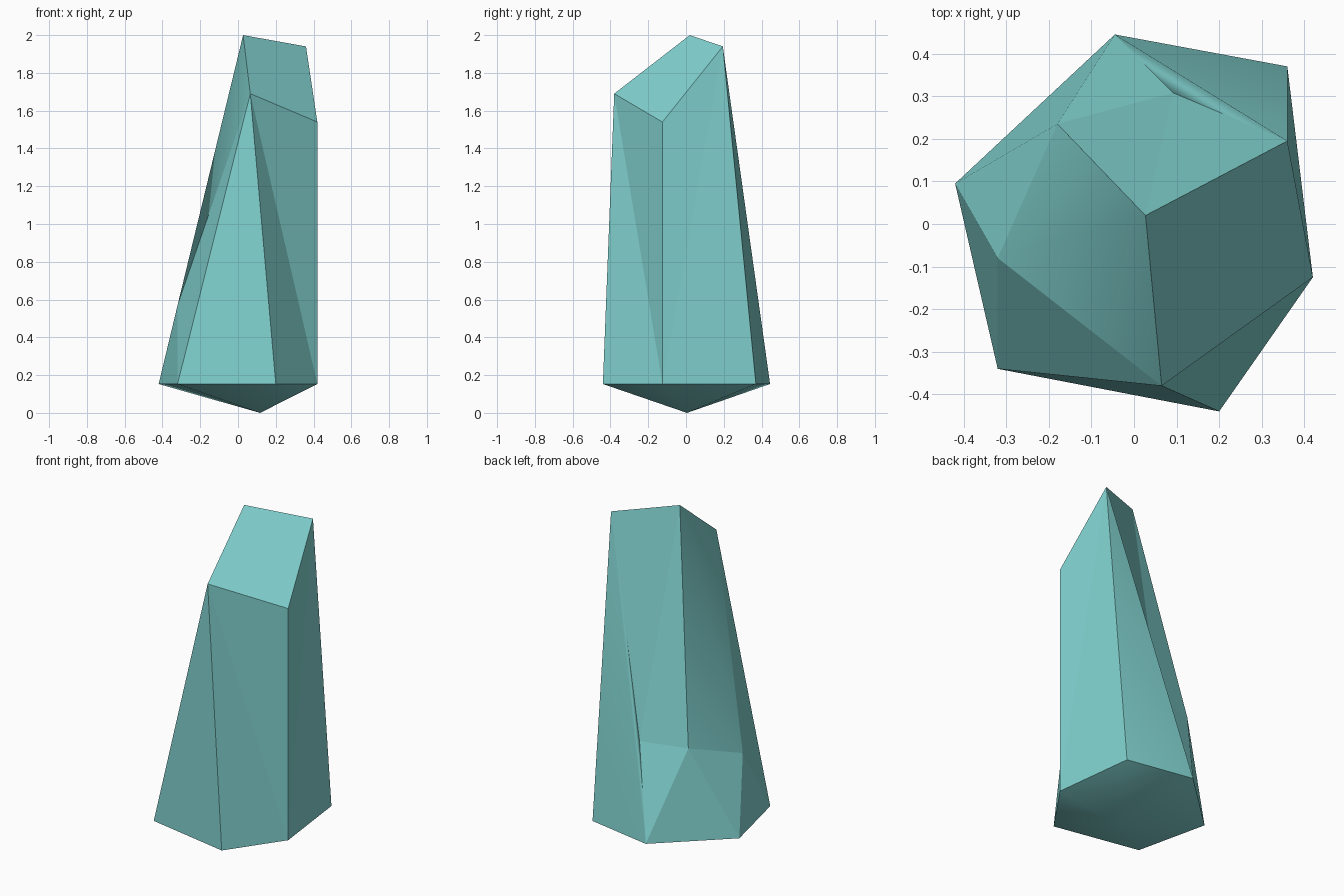
import bpy
import bmesh

cube = bpy.data.objects.get("Cube")
if cube:
    bpy.data.objects.remove(cube, do_unlink=True)

# Single flat mineral colour
teal = bpy.data.materials.new("pale_teal")
teal.use_nodes = True
colour = (0.22, 0.65, 0.63, 1)
teal.diffuse_color = colour
teal.node_tree.nodes["Principled BSDF"].inputs["Base Color"].default_value = colour

bm = bmesh.new()
points = {}


def add_points(names, coords):
    for name, co in zip(names.split(), coords):
        points[name] = bm.verts.new(co)


def add_faces(specs, smooth=False):
    made = []
    for spec in specs:
        face = bm.faces.new([points[name] for name in spec.split()])
        face.smooth = smooth
        made.append(face)
    return made


# Six-sided girdle, flat at one height
girdle = "left left_front front right right_back back"
outline = [(-.42, .095), (-.32, -.34), (.2, -.44),
           (.42, -.125), (.36, .37), (-.045, .445)]
add_points(girdle, [(x, y, .153) for x, y in outline])

# Slanted tip corners, chipped flank corners and lower point
add_points("peak tip_back tip_front tip_right",
           [(.027, .02, 2), (.36, .195, 1.94), (.065, -.38, 1.69), (.42, -.125, 1.54)])
add_points("chip_side chip_mid chip_back",
           [(-.32, -.08, .57), (-.18, .235, .68), (.092, .308, .68)])
add_points("root", [(.117, .005, 0)])

# Slanted tip and flat front and right sides
add_faces([
    "peak tip_back tip_right tip_front",
    "left_front front tip_front",
    "front right tip_front",
    "tip_front right tip_right",
    "right right_back tip_back",
    "right tip_back tip_right",
])

# Back panel and the chipped foot around it
add_faces([
    "chip_back peak tip_back",
    "peak chip_back chip_mid",
    "chip_mid chip_back back",
    "chip_mid back left",
    "chip_mid left chip_side",
    "chip_side left left_front",
    "chip_side left_front tip_front",
])

# Softly blended left flank and back notch
add_faces([
    "chip_side tip_front peak",
    "chip_side peak chip_mid",
    "right_back back tip_back",
    "back chip_back tip_back",
], smooth=True)

# Shallow pointed underside
ring = girdle.split()
add_faces([f"{a} {b} root" for a, b in zip(ring, ring[1:] + ring[:1])], smooth=True)
for a, b in zip(ring, ring[1:] + ring[:1]):
    bm.edges.get((points[a], points[b])).smooth = False

bmesh.ops.recalc_face_normals(bm, faces=bm.faces)
mesh = bpy.data.meshes.new("crystal_shard")
bm.to_mesh(mesh)
bm.free()
mesh.materials.append(teal)
shard = bpy.data.objects.new("crystal_shard", mesh)
bpy.context.collection.objects.link(shard)
